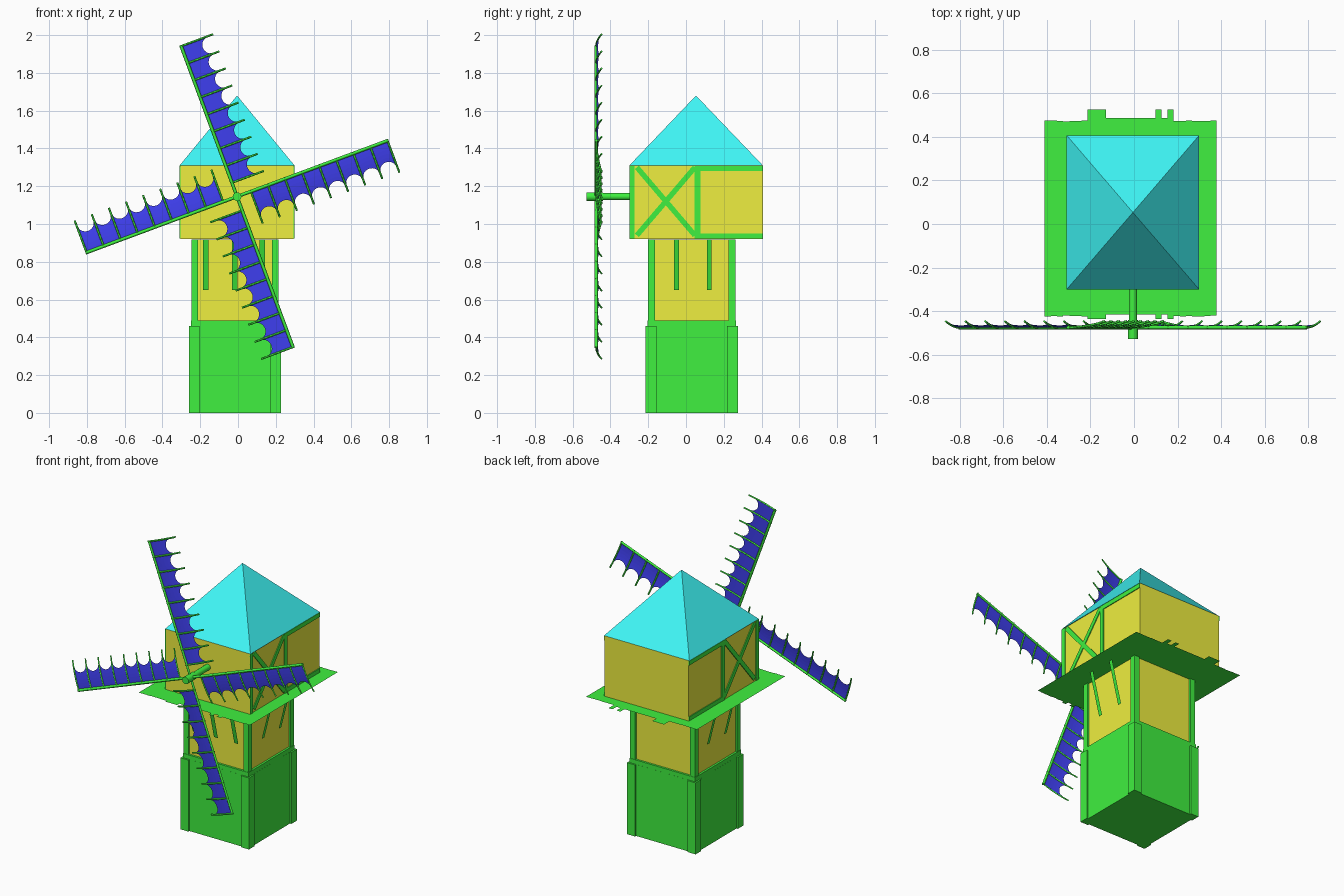
import bpy, math, random
from mathutils import Vector

if "Cube" in bpy.data.objects:
    bpy.data.objects.remove(bpy.data.objects["Cube"])

random.seed(4)


def material(name, rgb):
    m = bpy.data.materials.new(name)
    m.diffuse_color = (*rgb, 1)
    m.use_nodes = True
    m.node_tree.nodes["Principled BSDF"].inputs["Base Color"].default_value = m.diffuse_color
    return m


GREEN = material("timber_green", (0.05, 0.87, 0.05))
YELLOW = material("wall_yellow", (0.86, 0.86, 0.05))
CYAN = material("roof_cyan", (0.05, 0.93, 0.93))
BLUE = material("sail_blue", (0.05, 0.05, 0.87))


def mesh(name, verts, faces, mat):
    me = bpy.data.meshes.new(name)
    me.from_pydata([tuple(v) for v in verts], [], faces)
    me.materials.append(mat)
    ob = bpy.data.objects.new(name, me)
    bpy.context.collection.objects.link(ob)
    return ob


BOX = [(0, 2, 3, 1), (4, 5, 7, 6), (0, 1, 5, 4), (2, 6, 7, 3), (0, 4, 6, 2), (1, 3, 7, 5)]


def box(name, x, y, z, mat):
    return mesh(name, [(a, b, c) for c in z for b in y for a in x], BOX, mat)


def square(name, half, z, mat):
    return box(name, (CX - half, CX + half), (CY - half, CY + half), z, mat)


def posts(name, outer, size, z):
    for i, sx in enumerate((-1, 1)):
        for j, sy in enumerate((-1, 1)):
            xs = sorted((CX + sx * outer, CX + sx * (outer - size)))
            ys = sorted((CY + sy * outer, CY + sy * (outer - size)))
            box(f"{name}_{i}{j}", xs, ys, z, GREEN)


def rod(name, lines, radius):
    cu = bpy.data.curves.new(name, 'CURVE')
    cu.dimensions = '3D'
    cu.bevel_depth = radius
    cu.bevel_resolution = 0
    cu.use_fill_caps = True
    for pts in lines:
        sp = cu.splines.new('POLY')
        sp.points.add(len(pts) - 1)
        for p, q in zip(sp.points, pts):
            p.co = (*q, 1)
    cu.materials.append(GREEN)
    ob = bpy.data.objects.new(name, cu)
    bpy.context.collection.objects.link(ob)
    return ob


CX, CY = -0.016, 0.03

# Base and tower
square("base_walls", 0.234, (0, 0.46), GREEN)
square("base_rim", 0.2335, (0.46, 0.488), GREEN)
posts("base_post", 0.244, 0.057, (0, 0.46))
square("tower_walls", 0.22, (0.488, 0.919), YELLOW)
posts("tower_post", 0.231, 0.036, (0.488, 0.919))

# Sloping flat struts under the platform on front, left and right
for i, x in enumerate((-0.17, -0.017, 0.128)):
    mesh(f"front_strut_{i}", [(x - .014, -.2, .65), (x + .014, -.2, .65),
                              (x + .014, -.268, .919), (x - .014, -.268, .919)],
         [(0, 1, 2, 3)], GREEN)
for s, name in ((-1, "left"), (1, "right")):
    for i, y in enumerate((-0.05, 0.123)):
        a, b = CX + s * 0.229, CX + s * 0.297
        mesh(f"{name}_strut_{i}", [(a, y - .013, .65), (a, y + .013, .65),
                                   (b, y + .013, .919), (b, y - .013, .919)],
             [(0, 1, 2, 3)], GREEN)

# Platform of planks with uneven ends
verts, faces, n = [], [], 28
for i in range(n):
    x0, x1 = (-0.41 + 0.79 * k / n for k in (i, i + 1))
    xm = (x0 + x1) / 2
    front, back = -0.425 + random.uniform(0, .004), 0.475 - random.uniform(0, .004)
    if -0.225 < xm < -0.115 or 0.11 < xm < 0.137 or 0.165 < xm < 0.195:
        front, back = -0.437, 0.527
    elif -0.115 < xm < 0.165:
        front, back = -0.415, 0.486
    k = len(verts)
    verts += [(x0, front, .92), (x1, front, .92), (x1, back, .92), (x0, back, .92)]
    faces.append((k, k + 1, k + 2, k + 3))
mesh("platform_planks", verts, faces, GREEN)

# House and pyramid roof
HX, HY = (-0.304, 0.294), (-0.3, 0.407)
box("house_walls", HX, HY, (0.921, 1.31), YELLOW)
rx = (-0.309, 0.299)
mesh("roof", [(rx[0], HY[0], 1.31), (rx[1], HY[0], 1.31), (rx[1], HY[1], 1.31),
              (rx[0], HY[1], 1.31), (-0.005, 0.053, 1.68)],
     [(0, 1, 4), (1, 2, 4), (2, 3, 4), (3, 0, 4), (3, 2, 1, 0)], CYAN)

# Timber frame on both side walls: (y, z) ends and width
FRAME = [((-.286, .922), (-.286, 1.308), .028), ((.061, .922), (.061, 1.308), .03),
         ((.07, 1.294), (.407, 1.294), .028), ((.07, .936), (.407, .936), .026),
         ((-.26, .94), (.047, 1.3), .028), ((-.26, 1.3), (.047, .94), .028)]
for side, xs in (("left", (-.309, -.303)), ("right", (.293, .299))):
    for i, (p, q, w) in enumerate(FRAME):
        p, q = Vector(p), Vector(q)
        d = (q - p).normalized()
        nrm = Vector((-d.y, d.x)) * w / 2
        vs = [(x, *c) for c in (p - nrm, p + nrm, q - nrm, q + nrm) for x in xs]
        mesh(f"{side}_frame_{i}", vs, BOX, GREEN)

# Windshaft
AX, AZ, SY = -0.005, 1.145, -0.475
for name, r, y0, y1 in (("windshaft", .019, -.45, -.29), ("hub", .023, -.528, -.44)):
    bpy.ops.mesh.primitive_cylinder_add(vertices=16, radius=r, depth=y1 - y0,
                                        location=(AX, (y0 + y1) / 2, AZ),
                                        rotation=(math.pi / 2, 0, 0))
    ob = bpy.context.object
    ob.name = name
    ob.data.materials.append(GREEN)
    bpy.ops.object.shade_smooth_by_angle()

# Sails: spar, curved ribs and scalloped cloth, repeated four times
U0, U1, SEG, RES, ROWS = 0.078, 0.85, 8, 10, 5


def curl(v):
    return SY + 0.028 * (v / 0.18) ** 2


for k in range(4):
    a = math.radians(20.4 + 90 * k)

    def place(u, v):
        return (AX + u * math.cos(a) + v * math.sin(a), curl(v),
                AZ + u * math.sin(a) - v * math.cos(a))

    rod(f"spar_{k}", [[place(0, 0), place(U1 + .004, 0)]], 0.009)
    rod(f"ribs_{k}", [[place(U0 + (U1 - U0) * i / SEG, -0.008 + 0.188 * j / 6)
                       for j in range(7)] for i in range(SEG + 1)], 0.0055)
    verts, faces = [], []
    for i in range(SEG * RES + 1):
        t = 2 * (i % RES) / RES - 1
        width = 0.155 - 0.05 * math.sqrt(max(0, 1 - t * t))
        u = U0 + (U1 - U0) * i / (SEG * RES)
        verts += [place(u, width * j / ROWS) for j in range(ROWS + 1)]
    s = ROWS + 1
    for i in range(SEG * RES):
        for j in range(ROWS):
            b = i * s + j
            faces.append((b, b + 1, b + s + 1, b + s))
    mesh(f"sail_cloth_{k}", verts, faces, BLUE)
